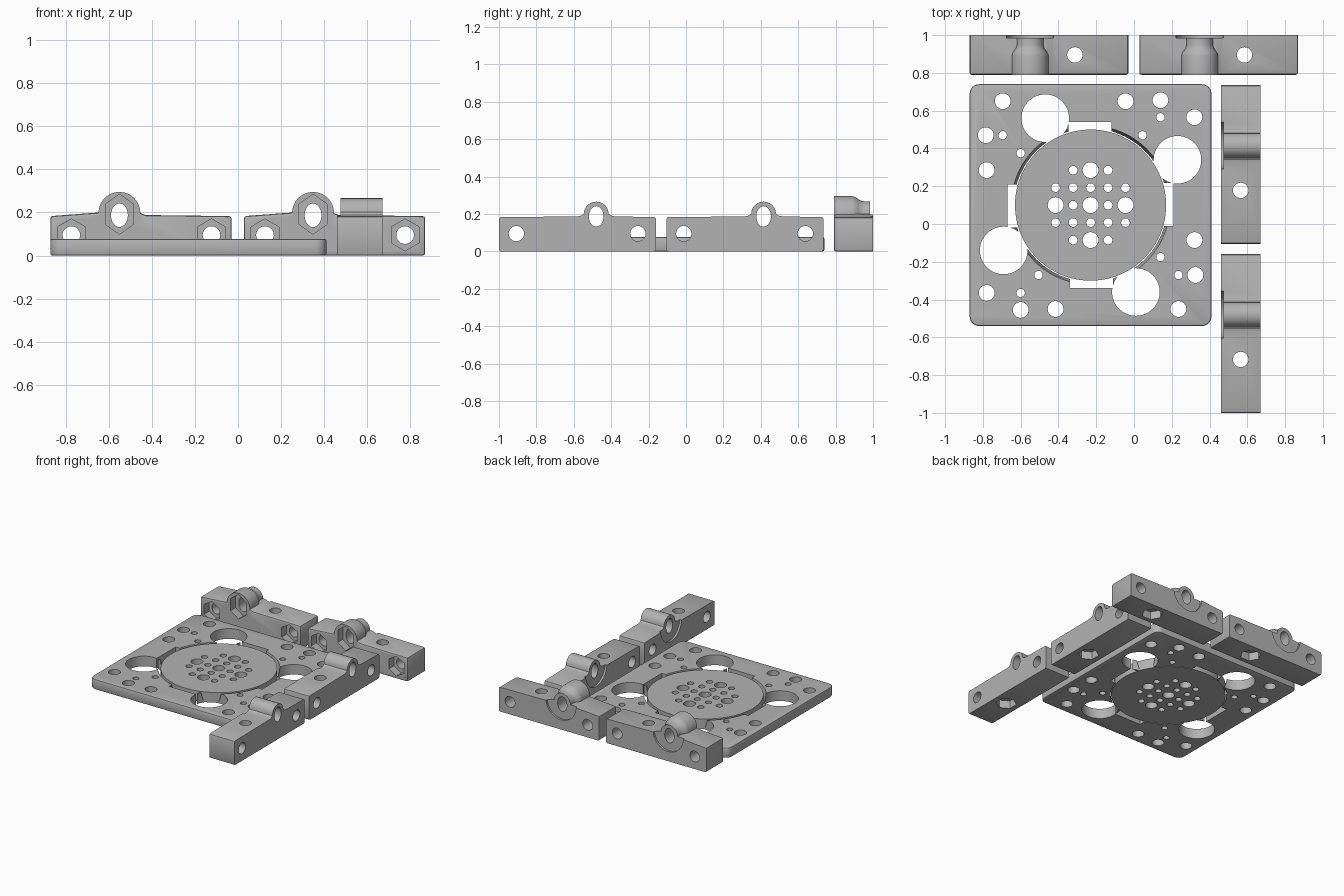
import bpy, bmesh, math
from mathutils import Matrix, Vector

if "Cube" in bpy.data.objects:
    bpy.data.objects.remove(bpy.data.objects["Cube"])

GREY = bpy.data.materials.new("plain grey")
GREY.use_nodes = True
GREY.diffuse_color = (0.45, 0.45, 0.45, 1)
GREY.node_tree.nodes["Principled BSDF"].inputs["Base Color"].default_value = GREY.diffuse_color

THICK = 0.077                    # plate thickness
LENGTH, DEPTH = 0.84, 0.21       # clamp block
CENTRE = Vector((-0.23, 0.10, 0))
ALONG_Y = Matrix.Rotation(math.radians(-90), 4, 'X')   # local z -> y


def lathe(bm, profile, at=(0, 0, 0), sides=32, rot=Matrix(), stretch=(1, 1, 1), turn=0.0):
    """Closed solid of (radius, height) rings about z, then turned and placed."""
    mat = Matrix.Translation(at) @ Matrix.Diagonal((*stretch, 1)) @ rot
    rings = []
    for r, h in profile:
        angles = [turn + math.tau * i / sides for i in range(sides)]
        rings.append([bm.verts.new(mat @ Vector((r * math.cos(a), r * math.sin(a), h))) for a in angles])
    for low, high in zip(rings, rings[1:]):
        for i in range(sides):
            j = (i + 1) % sides
            bm.faces.new((low[i], low[j], high[j], high[i]))
    bm.faces.new(rings[0][::-1])
    bm.faces.new(rings[-1])


def box(bm, lo, hi):
    size = Vector(hi) - Vector(lo)
    mid = (Vector(hi) + Vector(lo)) / 2
    mat = Matrix.Translation(mid) @ Matrix.Diagonal((*size, 1))
    return bmesh.ops.create_cube(bm, size=1, matrix=mat)


def to_object(bm, name):
    bmesh.ops.recalc_face_normals(bm, faces=bm.faces)
    mesh = bpy.data.meshes.new(name)
    bm.to_mesh(mesh)
    bm.free()
    ob = bpy.data.objects.new(name, mesh)
    bpy.context.collection.objects.link(ob)
    mesh.materials.append(GREY)
    return ob


def combine(ob, bm, operation='DIFFERENCE'):
    helper = to_object(bm, "helper")
    helper.hide_render = True
    bpy.context.view_layer.objects.active = ob
    mod = ob.modifiers.new("cut", 'BOOLEAN')
    mod.operation, mod.solver, mod.object = operation, 'EXACT', helper
    bpy.ops.object.modifier_apply(modifier=mod.name)
    bpy.data.objects.remove(helper)


def smooth(ob):
    bpy.ops.object.select_all(action='DESELECT')
    ob.select_set(True)
    bpy.context.view_layer.objects.active = ob
    bpy.ops.object.shade_smooth_by_angle(angle=math.radians(30))


def bevel_edges(bm, test, width, segments):
    edges = [e for e in bm.edges if test(e)]
    bmesh.ops.bevel(bm, geom=edges, offset=width, segments=segments, profile=0.5, affect='EDGES')


# Square base plate with rounded corners
bm = bmesh.new()
box(bm, (-0.64, -0.64, 0), (0.64, 0.64, THICK))
bevel_edges(bm, lambda e: abs(e.verts[0].co.z - e.verts[1].co.z) > 0.01, 0.05, 6)
bevel_edges(bm, lambda e: abs(e.verts[0].co.z - e.verts[1].co.z) < 0.001, 0.009, 2)
plate = to_object(bm, "base_plate")

# Central opening, slightly flared towards the top
bm = bmesh.new()
lathe(bm, [(0.404, -0.01), (0.406, 0), (0.42, THICK), (0.42, 0.1)], sides=96)
combine(plate, bm)

# Straight notches, large finger holes and screw holes, repeated on four sides
notches, large, screws = bmesh.new(), bmesh.new(), bmesh.new()
BIG_SCREWS = [(0.185, 0.55), (0.37, 0.555), (0.55, 0.465)]
SMALL_SCREWS = [(0.37, 0.465), (0.275, 0.37)]
for k in range(4):
    q = Matrix.Rotation(math.pi / 2 * k, 4, 'Z')
    notch = box(notches, (-0.118, 0.3, -0.05), (0.11, 0.44, 0.15))
    bmesh.ops.transform(notches, matrix=q, verts=notch["verts"])
    lathe(large, [(0.126, -0.05), (0.126, 0.15)], q @ Vector((-0.24, 0.46, 0)), 48)
    for spots, r in ((BIG_SCREWS, 0.042), (SMALL_SCREWS, 0.022)):
        for x, y in spots:
            lathe(screws, [(r, -0.05), (r, 0.15)], q @ Vector((x, y, 0)), 24)
for cutter in (notches, large, screws):
    combine(plate, cutter)
plate.data.transform(Matrix.Translation(CENTRE))
smooth(plate)

# Round centre disc with its grid of holes
bm = bmesh.new()
lathe(bm, [(0.4, 0), (0.4, THICK)], sides=96)
disc = to_object(bm, "centre_disc")
bm = bmesh.new()
for i in range(-2, 3):
    for j in range(-2, 3):
        if abs(i * j) == 4:
            continue
        r = 0.042 if i % 2 == 0 and j % 2 == 0 else 0.023
        lathe(bm, [(r, -0.05), (r, 0.15)], (i * 0.0925, j * 0.0925, 0), 24)
combine(disc, bm)
disc.data.transform(Matrix.Translation(CENTRE))
smooth(disc)


def clamp_block(name, place, nut_traps):
    """Block along x, nut side at y = 0, round recess on the y = DEPTH side."""
    boss_u, boss_z = 0.32, 0.198
    if nut_traps:
        top = [(0, 0.183), (0.225, 0.2), (0.41, 0.2), (0.44, 0.188), (LENGTH, 0.183)]
    else:
        arc = [math.radians(180 - 15 * i) for i in range(13)]
        hump = [(boss_u + 0.066 * math.cos(a), boss_z + 0.004 + 0.064 * math.sin(a)) for a in arc]
        top = [(0, 0.183), (0.22, 0.187), (0.243, 0.192)] + hump
        top += [(0.397, 0.192), (0.42, 0.187), (LENGTH, 0.183)]
    bm = bmesh.new()
    outline = [(0, 0)] + top + [(LENGTH, 0)]
    face = bm.faces.new([bm.verts.new((u, 0, z)) for u, z in outline])
    sweep = bmesh.ops.extrude_face_region(bm, geom=[face])["geom"]
    bmesh.ops.translate(bm, vec=(0, DEPTH, 0), verts=[v for v in sweep if isinstance(v, bmesh.types.BMVert)])
    bmesh.ops.recalc_face_normals(bm, faces=bm.faces)

    # soften the ends and nut side, keep the recess side sharp
    def soft(e):
        if max(v.co.y for v in e.verts) > DEPTH - 0.001 and min(v.co.y for v in e.verts) > 0.1:
            return False
        on_end = all(v.co.x < 0.001 or v.co.x > LENGTH - 0.001 for v in e.verts)
        at_front = all(v.co.y < 0.001 for v in e.verts)
        return e.calc_face_angle(0) > 0.8 and (on_end or at_front) and (nut_traps or not at_front)
    bevel_edges(bm, soft, 0.011, 2)
    block = to_object(bm, name)

    # stepped round boss
    if nut_traps:
        bm = bmesh.new()
        lathe(bm, [(0.097, 0), (0.097, 0.1), (0.093, 0.115), (0.083, 0.13), (0.074, 0.142),
                   (0.07, 0.16), (0.07, 0.204)], (boss_u, 0, boss_z), 48, ALONG_Y)
        combine(block, bm, 'UNION')

    # shallow round recess
    bm = bmesh.new()
    lathe(bm, [(0.125, 0.195), (0.125, 0.3)], (boss_u, 0, boss_z), 64, ALONG_Y)
    combine(block, bm)

    # through holes: two plain, one tall, one vertical
    bm = bmesh.new()
    ends = (0.097, 0.747)
    for u in ends:
        lathe(bm, [(0.041, -0.1), (0.041, 0.3)], (u, 0, 0.095), 24, ALONG_Y)
    lathe(bm, [(0.039, -0.1), (0.039, 0.3)], (boss_u, 0, 0.187), 32, ALONG_Y, (1, 1, 1.4))
    lathe(bm, [(0.041, -0.1), (0.041, 0.4)], (0.557, 0.105, 0), 24)
    combine(block, bm)

    # hexagonal nut pockets
    bm = bmesh.new()
    lathe(bm, [(0.074, -0.1), (0.074, 0.06)], (0.557, 0.105, 0), 6)
    if nut_traps:
        for u in ends:
            lathe(bm, [(0.074, -0.1), (0.074, 0.06)], (u, 0, 0.096), 6, ALONG_Y, turn=math.pi / 6)
        lathe(bm, [(0.075, -0.1), (0.075, 0.06)], (boss_u, 0, 0.192), 6, ALONG_Y, (1, 1, 1.24), math.pi / 6)
    combine(block, bm)

    block.data.transform(place)
    if place.determinant() < 0:
        block.data.flip_normals()
    smooth(block)


# Two blocks along the back, two mirrored ones along the left side
for name, x in (("back_block_right", -0.87), ("back_block_left", 0.028)):
    clamp_block(name, Matrix.Translation((x, 0.79, 0)), True)
SWAP = Matrix(((0, -1, 0, 0), (-1, 0, 0, 0), (0, 0, 1, 0), (0, 0, 0, 1)))
for name, y in (("side_block_rear", 0.735), ("side_block_front", -0.16)):
    clamp_block(name, Matrix.Translation((0.67, y, 0)) @ SWAP, False)
